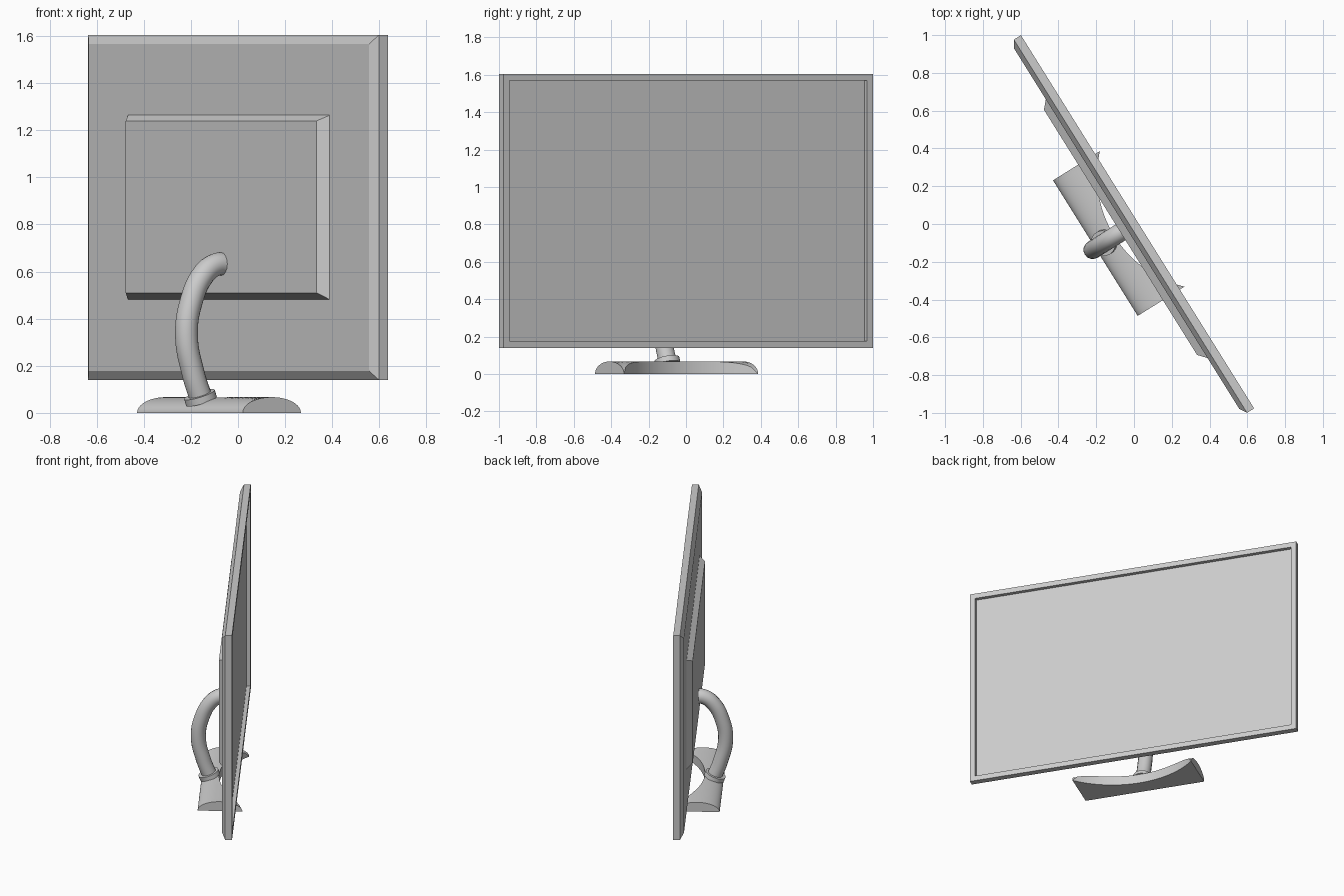
import bpy, bmesh, math
from mathutils import Matrix

if "Cube" in bpy.data.objects:
    bpy.data.objects.remove(bpy.data.objects["Cube"])

TURN = math.radians(-58)   # whole monitor is turned about z; locally the screen faces +y


def finish(name, bm, smooth=False):
    bmesh.ops.remove_doubles(bm, verts=bm.verts, dist=1e-4)
    bmesh.ops.recalc_face_normals(bm, faces=bm.faces)
    mesh = bpy.data.meshes.new(name)
    bm.to_mesh(mesh)
    bm.free()
    if smooth:
        mesh.shade_smooth()
        mesh.set_sharp_from_angle(angle=math.radians(35))
    obj = bpy.data.objects.new(name, mesh)
    obj.rotation_euler.z = TURN
    bpy.context.collection.objects.link(obj)
    return obj


def skin(bm, rings, closed_ends):
    """Bridge equally sized closed rings of points."""
    loops = [[bm.verts.new(p) for p in ring] for ring in rings]
    n = len(loops[0])
    for a, b in zip(loops, loops[1:]):
        for i in range(n):
            j = (i + 1) % n
            bm.faces.new((a[i], a[j], b[j], b[i]))
    if closed_ends:
        bm.faces.new(loops[0])
        bm.faces.new(loops[-1])


def rect(half, y, z0, z1):
    return [(-half, y, z0), (half, y, z0), (half, y, z1), (-half, y, z1)]


# Panel housing: bevelled back, thin sides, recessed front
bm = bmesh.new()
skin(bm, [rect(1.125, -0.046, 0.177, 1.567),
          rect(1.165, -0.022, 0.14, 1.605),
          rect(1.165, 0.022, 0.14, 1.605),
          rect(1.127, 0.022, 0.177, 1.568),
          rect(1.127, -0.004, 0.177, 1.568)], True)
finish("panel_housing", bm)

# Raised rear cover with sloped sides
bm = bmesh.new()
skin(bm, [rect(0.81, -0.044, 0.48, 1.265),
          rect(0.765, -0.084, 0.51, 1.24)], True)
finish("rear_cover", bm)

# Foot: half-ellipse section swept sideways, front scooped out by a circular arc
HALF, YC, A, H, SCOOP = 0.423, -0.095, 0.146, 0.067, 0.604
rings = []
for k in range(33):
    x = -HALF + 2 * HALF * k / 32
    front = 0.051 + math.sqrt(SCOOP**2 - HALF**2) - math.sqrt(SCOOP**2 - x * x)
    end = math.acos(max(-1, min(1, (front - YC) / A)))
    ring = []
    for i in range(21):
        t = math.pi + (end - math.pi) * i / 20
        ring.append((x, YC + A * math.cos(t), H * math.sin(t)))
    ring.append((x, ring[-1][1], 0))
    rings.append(ring)
bm = bmesh.new()
skin(bm, rings, True)
finish("foot", bm, True)

# Collar where the arm meets the foot, square to the leaning arm
bm = bmesh.new()
bmesh.ops.create_cone(bm, cap_ends=True, segments=40, radius1=0.068, radius2=0.068,
                      depth=0.03,
                      matrix=Matrix.Translation((0, -0.188, 0.064)) @ Matrix.Rotation(math.radians(20), 4, 'X'))
finish("arm_collar", bm, True)

# Curved arm
path = [(-0.178, 0.045), (-0.225, 0.17), (-0.258, 0.33), (-0.235, 0.47),
        (-0.175, 0.585), (-0.115, 0.628), (-0.06, 0.632)]
curve = bpy.data.curves.new("arm", 'CURVE')
curve.dimensions = '3D'
curve.bevel_depth = 0.049
curve.bevel_resolution = 6
curve.resolution_u = 6
curve.use_fill_caps = True
spline = curve.splines.new('BEZIER')
spline.bezier_points.add(len(path) - 1)
for point, (y, z) in zip(spline.bezier_points, path):
    point.co = (0, y, z)
    point.handle_left_type = point.handle_right_type = 'AUTO'
arm = bpy.data.objects.new("arm", curve)
arm.rotation_euler.z = TURN
bpy.context.collection.objects.link(arm)
